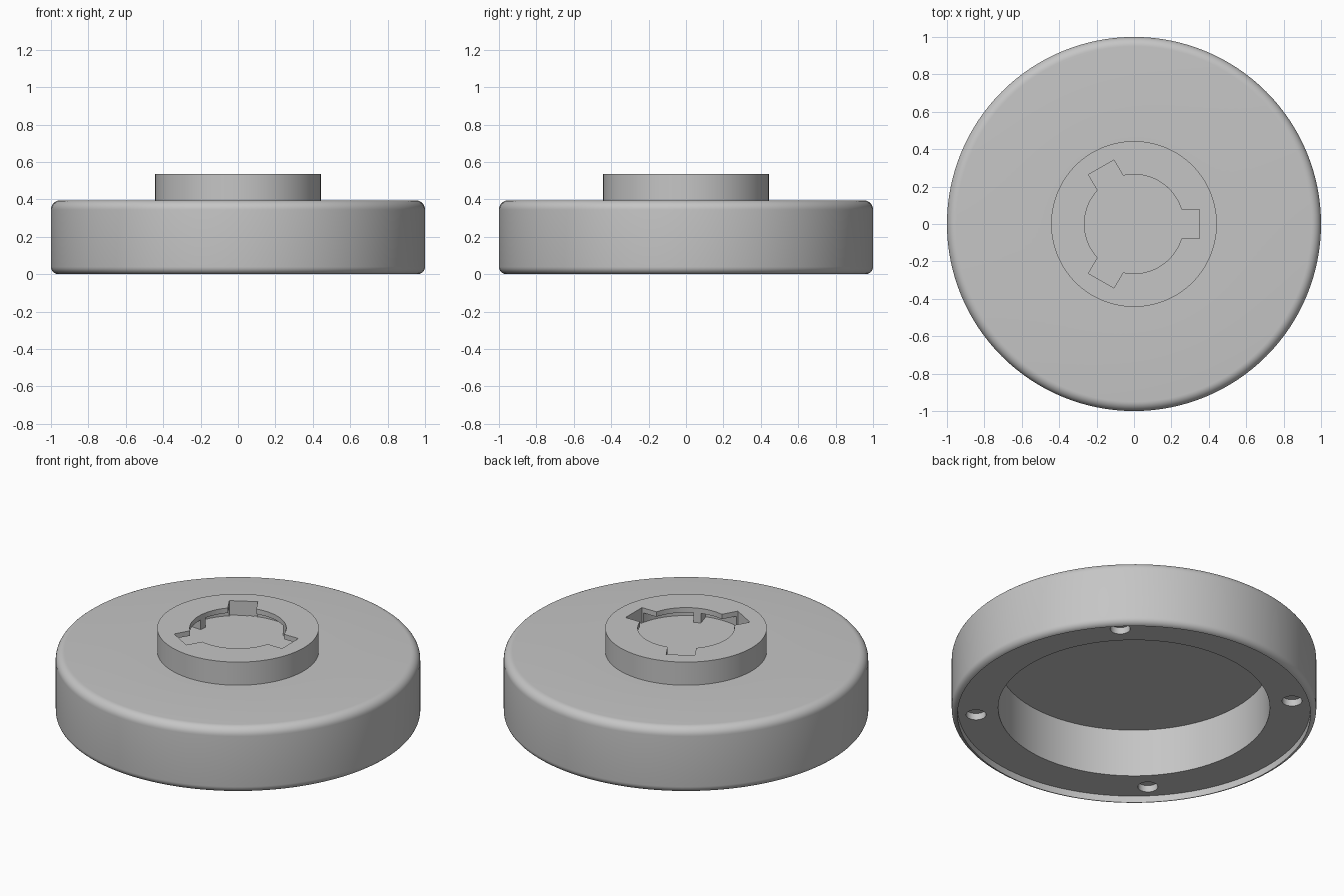
import bpy, bmesh
from math import sin, cos, pi, radians
from mathutils import Matrix

cube = bpy.data.objects.get("Cube")
if cube:
    bpy.data.objects.remove(cube, do_unlink=True)

GREY = (0.56, 0.56, 0.56, 1)
grey = bpy.data.materials.new("plain grey")
grey.use_nodes = True
grey.diffuse_color = GREY
grey.node_tree.nodes["Principled BSDF"].inputs["Base Color"].default_value = GREY


def to_object(bm, name):
    bmesh.ops.remove_doubles(bm, verts=bm.verts, dist=1e-5)
    bmesh.ops.recalc_face_normals(bm, faces=bm.faces)
    mesh = bpy.data.meshes.new(name)
    bm.to_mesh(mesh)
    bm.free()
    mesh.materials.append(grey)
    obj = bpy.data.objects.new(name, mesh)
    bpy.context.collection.objects.link(obj)
    return obj


def lathe(name, profile, steps=128):
    """Turn an (r, z) profile around the z axis."""
    bm = bmesh.new()
    verts = [bm.verts.new((r, 0, z)) for r, z in profile]
    edges = [bm.edges.new(pair) for pair in zip(verts, verts[1:])]
    bmesh.ops.spin(bm, geom=verts + edges, cent=(0, 0, 0), axis=(0, 0, 1),
                   angle=2 * pi, steps=steps, use_merge=True)
    return to_object(bm, name)


def fillet(r, z, radius, start, count=8):
    """Quarter arc of profile points around (r, z)."""
    return [(r + radius * cos(start + i * pi / 2 / count),
             z + radius * sin(start + i * pi / 2 / count)) for i in range(count + 1)]


def activate(obj):
    bpy.ops.object.select_all(action="DESELECT")
    obj.select_set(True)
    bpy.context.view_layer.objects.active = obj


def cut(target, cutter):
    mod = target.modifiers.new("cut", "BOOLEAN")
    mod.operation, mod.solver, mod.object = "DIFFERENCE", "EXACT", cutter
    activate(target)
    bpy.ops.object.modifier_apply(modifier=mod.name)
    bpy.data.objects.remove(cutter, do_unlink=True)


TOP, BOSS_TOP, FLOOR, LIP = 0.395, 0.535, 0.447, 0.505
BORE, REACH = 0.265, 0.35
RING, CEILING = 0.041, 0.33

# Round body: hollow underside, recessed bottom ring inside a thin rim, raised boss
rim = fillet(0.96, 0.04, 0.04, -pi / 2)[1:]
body = lathe("body", [(0, CEILING), (0.745, CEILING), (0.745, RING), (rim[0][0], RING)]
             + rim + fillet(0.95, TOP - 0.05, 0.05, 0)
             + [(0.443, TOP), (0.443, BOSS_TOP), (0, BOSS_TOP)])

# Socket with an undercut below its lip
cut(body, lathe("socket_cutter", [(0, FLOOR), (REACH, FLOOR), (REACH, LIP),
                                  (BORE, LIP), (BORE, 0.6), (0, 0.6)]))

# Three entry notches
for k in range(3):
    turn = Matrix.Rotation(k * 2 * pi / 3, 4, "Z")
    bm = bmesh.new()
    place = Matrix.Translation((REACH - 0.08, 0, FLOOR + 0.101))
    bmesh.ops.create_cube(bm, size=1, matrix=turn @ place @ Matrix.Diagonal((0.16, 0.157, 0.2, 1)))
    cut(body, to_object(bm, "notch_cutter"))

# Four shallow screw holes in the bottom ring
for k in range(4):
    a = pi / 4 + k * pi / 2
    bm = bmesh.new()
    bmesh.ops.create_cone(bm, cap_ends=True, segments=32, radius1=0.055, radius2=0.055, depth=0.1,
                          matrix=Matrix.Translation((0.87 * cos(a), 0.87 * sin(a), RING - 0.01)))
    cut(body, to_object(bm, "hole_cutter"))

activate(body)
bpy.ops.object.shade_smooth_by_angle(angle=radians(30))

# Stops that block the turn inside the undercut
for k in range(3):
    bm = bmesh.new()
    angles = [radians(k * 120 + 47 + i * 2.2) for i in range(5)]
    outline = [(BORE, a) for a in angles] + [(REACH + 0.01, a) for a in reversed(angles)]
    base = bm.faces.new([bm.verts.new((r * cos(a), r * sin(a), FLOOR - 0.01)) for r, a in outline])
    grown = bmesh.ops.extrude_face_region(bm, geom=[base])["geom"]
    bmesh.ops.translate(bm, vec=(0, 0, LIP - FLOOR + 0.015),
                        verts=[g for g in grown if isinstance(g, bmesh.types.BMVert)])
    to_object(bm, f"stop_{k + 1}")
